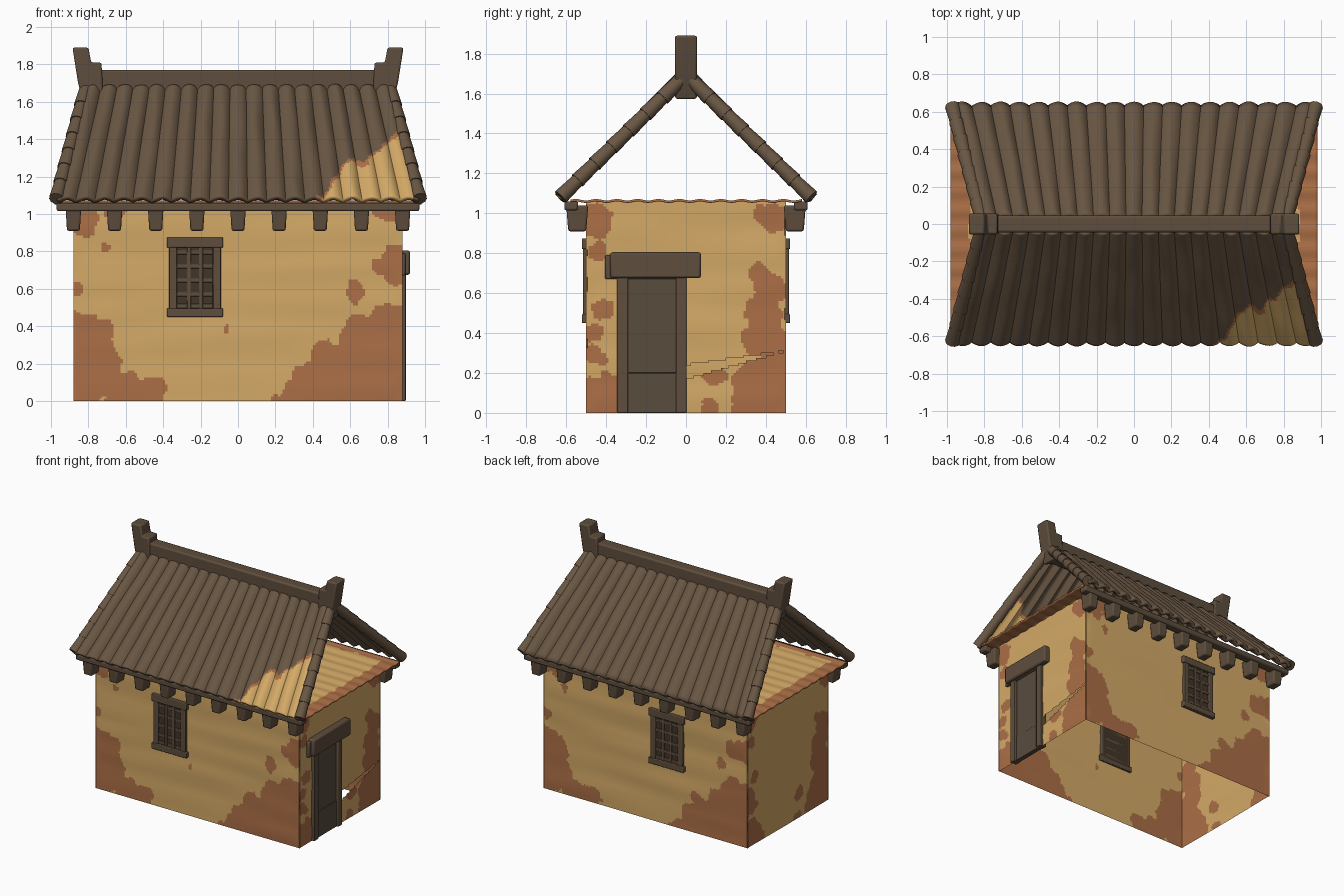
import bpy, bmesh, math, random
from mathutils import Vector, noise

if "Cube" in bpy.data.objects:
    bpy.data.objects.remove(bpy.data.objects["Cube"])
random.seed(4)

def mat(name, r, g, b):
    m = bpy.data.materials.new(name)
    m.diffuse_color = (r, g, b, 1)
    m.use_nodes = True
    m.node_tree.nodes["Principled BSDF"].inputs["Base Color"].default_value = m.diffuse_color
    return m

PLASTER = mat("tan plaster", .66, .40, .135)
CLAY = mat("bare clay", .41, .158, .062)
ROOF = mat("roof brown", .142, .094, .056)
WOOD = mat("timber brown", .112, .075, .046)
DOOR = mat("door brown", .100, .072, .048)
GAP = mat("dark gap", .055, .036, .022)

def finish(name, bm, mats, bevel=0, thick=0, recalc=True):
    if recalc:
        bmesh.ops.recalc_face_normals(bm, faces=bm.faces[:])
    me = bpy.data.meshes.new(name)
    bm.to_mesh(me)
    bm.free()
    for m in mats:
        me.materials.append(m)
    ob = bpy.data.objects.new(name, me)
    bpy.context.collection.objects.link(ob)
    if bevel:
        b = ob.modifiers.new("bevel", 'BEVEL')
        b.width, b.segments = bevel, 2
    if thick:
        s = ob.modifiers.new("solid", 'SOLIDIFY')
        s.thickness, s.offset = thick, -1
    return ob

def box(name, lo, hi, m, bevel=.006, taper=1):
    """Box between two corners; taper narrows its lower end."""
    bm = bmesh.new()
    bmesh.ops.create_cube(bm, size=1)
    lo, hi = Vector(lo), Vector(hi)
    for v in bm.verts:
        k = taper if v.co.z < 0 else 1
        v.co = (lo + hi) / 2 + Vector((v.co.x * k * (hi.x - lo.x), v.co.y * k * (hi.y - lo.y), v.co.z * (hi.z - lo.z)))
    return finish(name, bm, [m], bevel)

def sheet(name, nu, nv, point, paint, mats, thick=0):
    """Fine grid; paint(u, v) picks a colour index or None for a hole."""
    bm = bmesh.new()
    g = [[bm.verts.new(point(i / nu, j / nv)) for i in range(nu + 1)] for j in range(nv + 1)]
    for j in range(nv):
        for i in range(nu):
            k = paint((i + .5) / nu, (j + .5) / nv)
            if k is not None:
                f = bm.faces.new((g[j][i], g[j][i + 1], g[j + 1][i + 1], g[j + 1][i]))
                f.material_index = k
    bmesh.ops.delete(bm, geom=[v for v in bm.verts if not v.link_faces], context='VERTS')
    return finish(name, bm, mats, thick=thick, recalc=False)

# ---- walls: plaster sheets with worn clay patches (u, z, radius) ----
LONG = [(.85, .15, .36), (.5, .08, .2), (.3, 0, .1), (.44, .26, .06), (.78, .4, .12), (.85, .73, .1),
        (.75, .72, .06), (.8, 1.02, .08), (.64, .59, .04), (.62, .32, .06), (-.85, .2, .22), (-.75, .35, .08),
        (-.85, .4, .1), (-.6, .02, .12), (-.45, .05, .08), (-.85, .58, .05), (-.83, .98, .1), (-.68, 1.02, .06),
        (-.7, .82, .02), (-.07, .39, .02)]
SHORT = [(.42, .1, .2), (.4, .35, .12), (.4, .5, .1), (.43, .62, .09), (.35, .7, .04), (.45, .98, .08),
         (-.47, .95, .09), (-.45, .82, .05), (-.45, .05, .15), (-.45, .3, .06), (-.42, .5, .04),
         (-.46, .4, .05), (.14, .18, .06), (.12, .03, .05)]

def wall(name, half, depth, angle, blobs, hole=None):
    ca, sa = math.cos(angle), math.sin(angle)
    H = 1.06
    def point(a, b):
        u, z = (2 * a - 1) * half, b * H
        edge = min(1, (half - abs(u)) / .05)
        d = depth - .005 + .006 * edge * noise.noise((u * 1.2 + angle, 3, z * 7))
        return (u * ca + d * sa, u * sa - d * ca, z)
    def paint(a, b):
        u, z = (2 * a - 1) * half, b * H
        if hole and hole(u, z):
            return None
        w = .045 * noise.noise((u * 9, angle, z * 9)) + .02 * noise.noise((u * 24, angle, z * 24))
        return 1 if min(math.hypot(u - x, z - y) - r for x, y, r in blobs) + w < 0 else 0
    sheet(name, int(half * 160), 85, point, paint, [PLASTER, CLAY])

def door_hole(u, z):
    crack = 0 <= u < .5 and .17 + .28 * u < z < .24 + .14 * u
    return crack or (-.31 < u < -.03 and z < .68)

wall("front_wall", .88, .5, 0, LONG)
wall("right_wall", .5, .88, math.pi / 2, SHORT, door_hole)
wall("back_wall", .88, .5, math.pi, LONG)
wall("left_wall", .5, .88, -math.pi / 2, SHORT)

# ---- ceiling slab overhanging the gable ends ----
sheet("ceiling", 150, 60,
      lambda a, b: ((2 * a - 1) * .98, (2 * b - 1) * .58, 1.068 + .004 * math.sin(b * 70)),
      lambda a, b: 1 if max(abs(2 * a - 1) * .98 - .88, abs(2 * b - 1) * .58 - .52)
      + .03 * noise.noise((a * 20, b * 12, 5)) > 0 else 0, [PLASTER, CLAY], .012)

# ---- roof: two ribbed slopes, the front one with a worn corner ----
EDGE = [(.30, 1.08), (.48, 1.13), (.56, 1.25), (.7, 1.32), (.83, 1.43), (1.1, 1.6)]

def worn(a, b):
    s = 2 * a - 1
    x, z = s * (.97 - .15 * b), 1.085 + .6 * b
    if x < .3 or s > .965:
        return 0
    for (x0, z0), (x1, z1) in zip(EDGE, EDGE[1:]):
        if x0 <= x < x1:
            d = z0 + (z1 - z0) * (x - x0) / (x1 - x0) - z
    d += .05 * noise.noise((x * 14, z * 14, 1))
    return 0 if d < 0 else 1 if d < .022 else 2

def slope(name, sign, rows, paint):
    def point(a, b):
        bulge = .026 * abs(math.sin(a * 19 * math.pi)) ** .8 + .008 * noise.noise((a * 25, b * 3, sign))
        x = (2 * a - 1) * (.97 - .15 * b)
        y, z = -.635 + .6 * b - bulge * .7, 1.075 + .6 * b + bulge * .7
        return (x * sign, y * sign, z)
    sheet(name, 190, rows, point, paint, [ROOF, CLAY, PLASTER], .025)

slope("front_roof", 1, 70, worn)
slope("back_roof", -1, 24, lambda a, b: 0)

# ---- rounded tiles along the sloping roof ends ----
for sx in (-1, 1):
    for sy in (-1, 1):
        bm = bmesh.new()
        top, low = Vector((sx * .815, sy * .03, 1.665)), Vector((sx * .97, sy * .625, 1.085))
        axis = low - top
        q = axis.to_track_quat('Z', 'Y').to_matrix().to_4x4()
        for i in range(7):
            r = bmesh.ops.create_cone(bm, cap_ends=True, segments=12, radius1=.034,
                                      radius2=.04, depth=axis.length / 7 + .01)
            q.translation = top + axis * ((i + .5) / 7)
            bmesh.ops.transform(bm, matrix=q, verts=r['verts'])
        finish("roof_end_tiles", bm, [ROOF])

# ---- ridge beam and upturned end posts ----
box("ridge_beam", (-.78, -.045, 1.6), (.78, .045, 1.77), WOOD, .012)
POST = [(.72, 1.62), (.82, 1.57), (.855, 1.70), (.885, 1.89), (.80, 1.89), (.785, 1.81), (.73, 1.81)]
for sx in (-1, 1):
    bm = bmesh.new()
    f = bm.faces.new([bm.verts.new((sx * x, -.055, z)) for x, z in POST])
    ex = bmesh.ops.extrude_face_region(bm, geom=[f])
    bmesh.ops.translate(bm, vec=(0, .11, 0), verts=[v for v in ex['geom'] if isinstance(v, bmesh.types.BMVert)])
    finish("ridge_post", bm, [WOOD], .01)

# ---- eave boards and rafter ends ----
for sy in (-1, 1):
    ys = sorted((sy * .54, sy * .61))
    box("eave_board", (-.97, ys[0], 1.015), (.97, ys[1], 1.06), WOOD, .01)
    for i in range(9):
        x = (i - 4) * .22
        ys = sorted((sy * .49, sy * .6))
        box("rafter_end", (x - .042, ys[0], .91), (x + .042, ys[1], 1.04), WOOD, .01, .82)

# ---- windows ----
def window(cx, sy):
    def part(name, x0, x1, z0, z1, out, m, bev=.005):
        ys = sorted((sy * .48, sy * (.5 + out)))
        box(name, (cx + x0, ys[0], z0), (cx + x1, ys[1], z1), m, bev)
    part("window_backing", -.12, .12, .48, .84, .004, GAP, 0)
    part("window_lintel", -.15, .15, .82, .875, .022, WOOD)
    part("window_sill", -.15, .15, .45, .495, .022, WOOD)
    for s in (-1, 1):
        a, b = sorted((s * .095, s * .138))
        part("window_jamb", a, b, .49, .83, .016, WOOD)
        part("window_upright", s * .032 - .011, s * .032 + .011, .49, .83, .012, WOOD, .003)
    for z in (.51, .57, .645, .72, .795):
        part("window_bar", -.1, .1, z - .011, z + .011, .009, WOOD, .003)

window(-.23, -1)
window(-.19, 1)

# ---- door in the right wall ----
box("door_panel", (.85, -.30, .2), (.878, -.04, .69), DOOR, .003)
box("door_lower_panel", (.845, -.30, 0), (.882, -.04, .2), DOOR, .003)
box("door_jamb", (.84, -.345, 0), (.897, -.29, .7), WOOD)
box("door_jamb", (.84, -.05, 0), (.897, .003, .7), WOOD)
box("door_lintel", (.85, -.38, .675), (.92, .075, .805), WOOD, .012)
box("door_lintel_back", (.84, -.405, .67), (.895, 0, .79), WOOD, .008)

# ---- smooth shading with crisp edges ----
bpy.ops.object.select_all(action='SELECT')
bpy.context.view_layer.objects.active = bpy.context.collection.objects[0]
bpy.ops.object.shade_smooth_by_angle(angle=math.radians(40))
